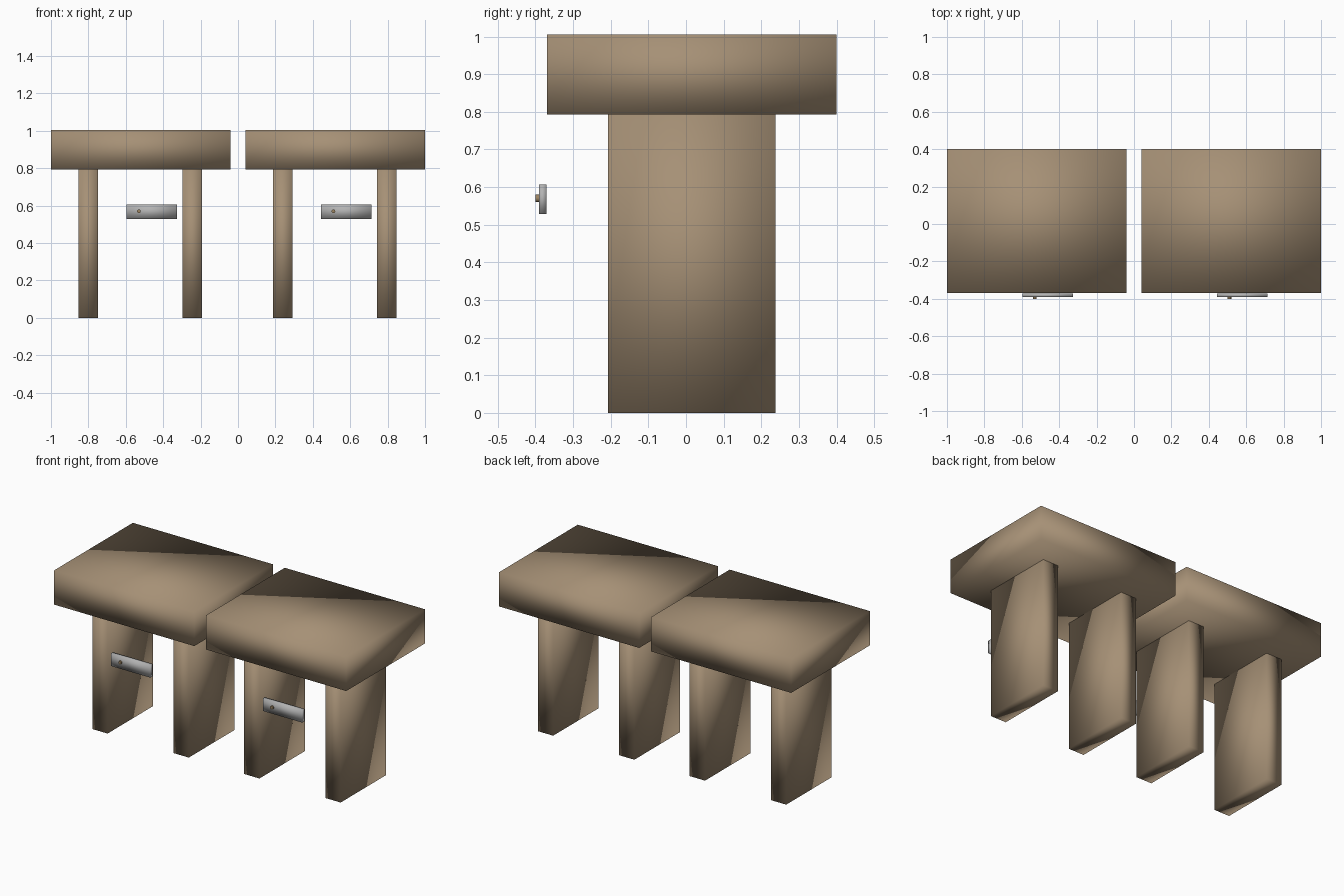
import bpy
import math

default = bpy.data.objects.get("Cube")
if default:
    bpy.data.objects.remove(default, do_unlink=True)


def make_material(name, rgb):
    mat = bpy.data.materials.new(name)
    mat.use_nodes = True
    mat.diffuse_color = (*rgb, 1)
    mat.node_tree.nodes["Principled BSDF"].inputs["Base Color"].default_value = (*rgb, 1)
    return mat


wood = make_material("brown wood", (0.38, 0.28, 0.18))
metal = make_material("grey metal", (0.45, 0.45, 0.45))
brass = make_material("dull brass", (0.33, 0.23, 0.12))


def box(name, low, high, mat):
    """Soft-shaded box between two opposite corners."""
    centre = [(a + b) / 2 for a, b in zip(low, high)]
    bpy.ops.mesh.primitive_cube_add(size=1, location=centre)
    obj = bpy.context.object
    obj.name = name
    obj.scale = [b - a for a, b in zip(low, high)]
    bpy.ops.object.transform_apply(location=False, rotation=False, scale=True)
    bpy.ops.object.shade_smooth()
    obj.data.materials.append(mat)
    return obj


def knob(name, x, z, front, back):
    """Small round knob pointing forward."""
    bpy.ops.mesh.primitive_cylinder_add(
        vertices=16, radius=0.01, depth=back - front,
        location=(x, (front + back) / 2, z), rotation=(math.pi / 2, 0, 0))
    obj = bpy.context.object
    obj.name = name
    bpy.ops.object.shade_smooth_by_angle()
    obj.data.materials.append(brass)


# Two identical tables side by side
for side, x in (("right", -1.0), ("left", 0.04)):
    # Thick slab top
    box(f"{side}_table_top", (x, -0.37, 0.793), (x + 0.96, 0.4, 1.005), wood)
    # Two wide plank legs
    for place, offset in (("outer" if side == "right" else "inner", 0.147),
                          ("inner" if side == "right" else "outer", 0.703)):
        box(f"{side}_table_{place}_leg", (x + offset, -0.207, 0),
            (x + offset + 0.105, 0.238, 0.793), wood)
    # Metal plate with its knob
    box(f"{side}_plate", (x + 0.404, -0.391, 0.529),
        (x + 0.674, -0.371, 0.607), metal)
    knob(f"{side}_plate_knob", x + 0.47, 0.57, -0.4, -0.385)
